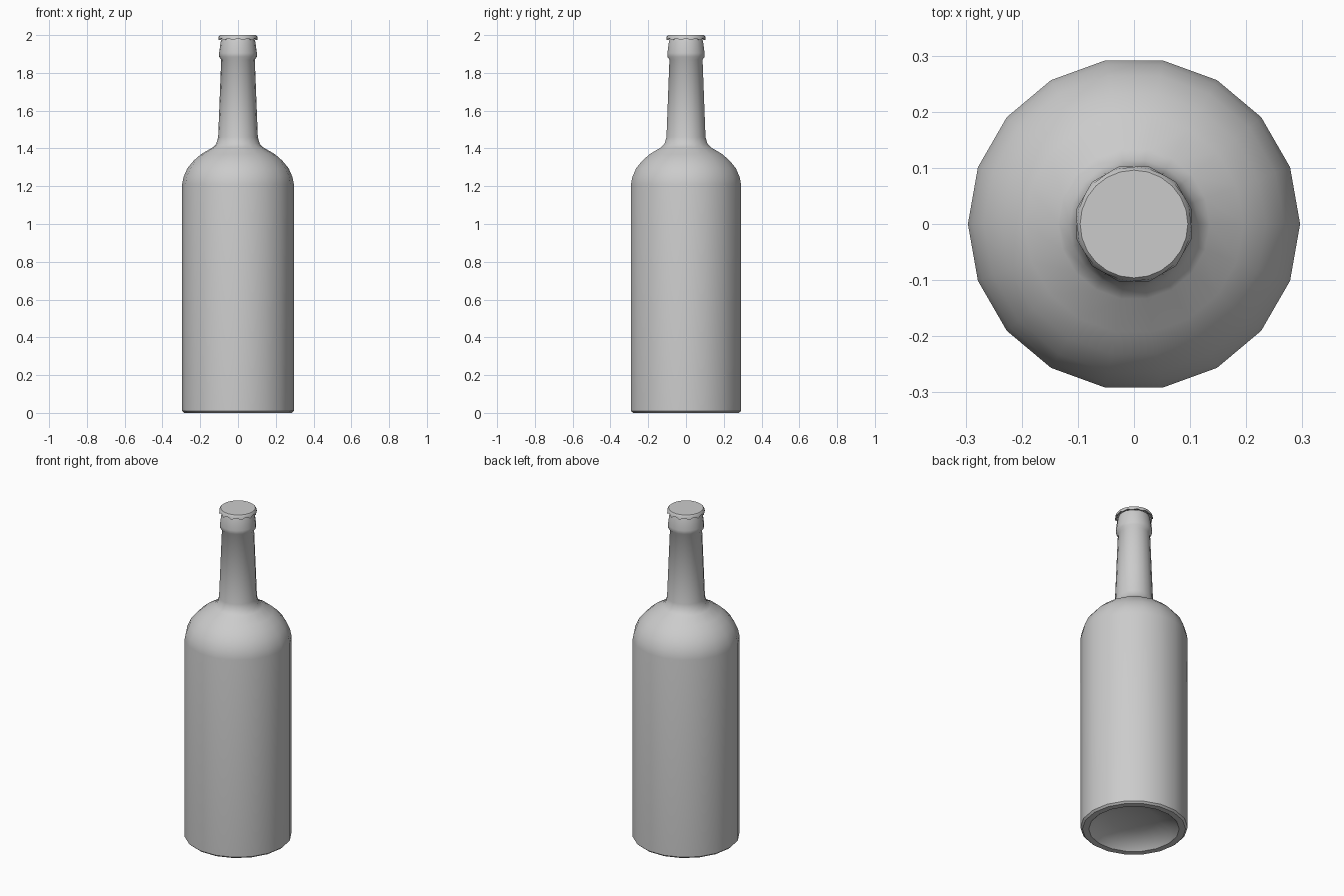
import bpy, bmesh, math

if "Cube" in bpy.data.objects:
    bpy.data.objects.remove(bpy.data.objects["Cube"])

grey = bpy.data.materials.new("plain_grey")
grey.use_nodes = True
colour = (0.6, 0.6, 0.6, 1)
grey.diffuse_color = colour
grey.node_tree.nodes["Principled BSDF"].inputs["Base Color"].default_value = colour


def lathe(name, profile, sides, shape=lambda r, z, i, k: (r, z), angle=40):
    """Spin (radius, height) points around z; radius 0 closes an end."""
    bm = bmesh.new()
    rings = []
    for k, (r, z) in enumerate(profile):
        if r == 0:
            rings.append([bm.verts.new((0, 0, z))] * sides)
            continue
        ring = []
        for i in range(sides):
            a = math.tau * i / sides
            rr, zz = shape(r, z, i, k)
            ring.append(bm.verts.new((rr * math.cos(a), rr * math.sin(a), zz)))
        rings.append(ring)
    for low, high in zip(rings, rings[1:]):
        for i in range(sides):
            j = (i + 1) % sides
            corners = [low[i], low[j], high[j], high[i]]
            bm.faces.new(list(dict.fromkeys(corners)))
    bmesh.ops.recalc_face_normals(bm, faces=bm.faces)
    mesh = bpy.data.meshes.new(name)
    bm.to_mesh(mesh)
    bm.free()
    mesh.materials.append(grey)
    obj = bpy.data.objects.new(name, mesh)
    bpy.context.collection.objects.link(obj)
    bpy.ops.object.select_all(action='DESELECT')
    obj.select_set(True)
    bpy.context.view_layer.objects.active = obj
    bpy.ops.object.shade_smooth_by_angle(angle=math.radians(angle))
    return obj


# Bottle: hollowed base, straight body, round shoulder, tapered neck and lip
bottle = [(0, 0.07), (0.13, 0.06), (0.22, 0.03), (0.25, 0.0), (0.285, 0.0),
          (0.296, 0.01), (0.296, 1.21), (0.288, 1.25), (0.268, 1.295),
          (0.235, 1.335), (0.195, 1.37), (0.135, 1.405), (0.115, 1.425),
          (0.105, 1.46), (0.089, 1.87), (0.1, 1.885), (0.1, 1.905),
          (0.092, 1.965), (0.085, 1.985), (0, 1.985)]
lathe("bottle", bottle, 18)


# Cap: flat disc with a crimped skirt, every other skirt point pulled out and down
def crimp(r, z, i, k):
    tooth = i % 2 if k < 2 else 0
    return r + 0.004 * tooth, z - 0.01 * tooth


cap = [(0.094, 1.984), (0.102, 1.983), (0.102, 1.992), (0.096, 2.0), (0, 2.0)]
lathe("bottle_cap", cap, 24, crimp)
